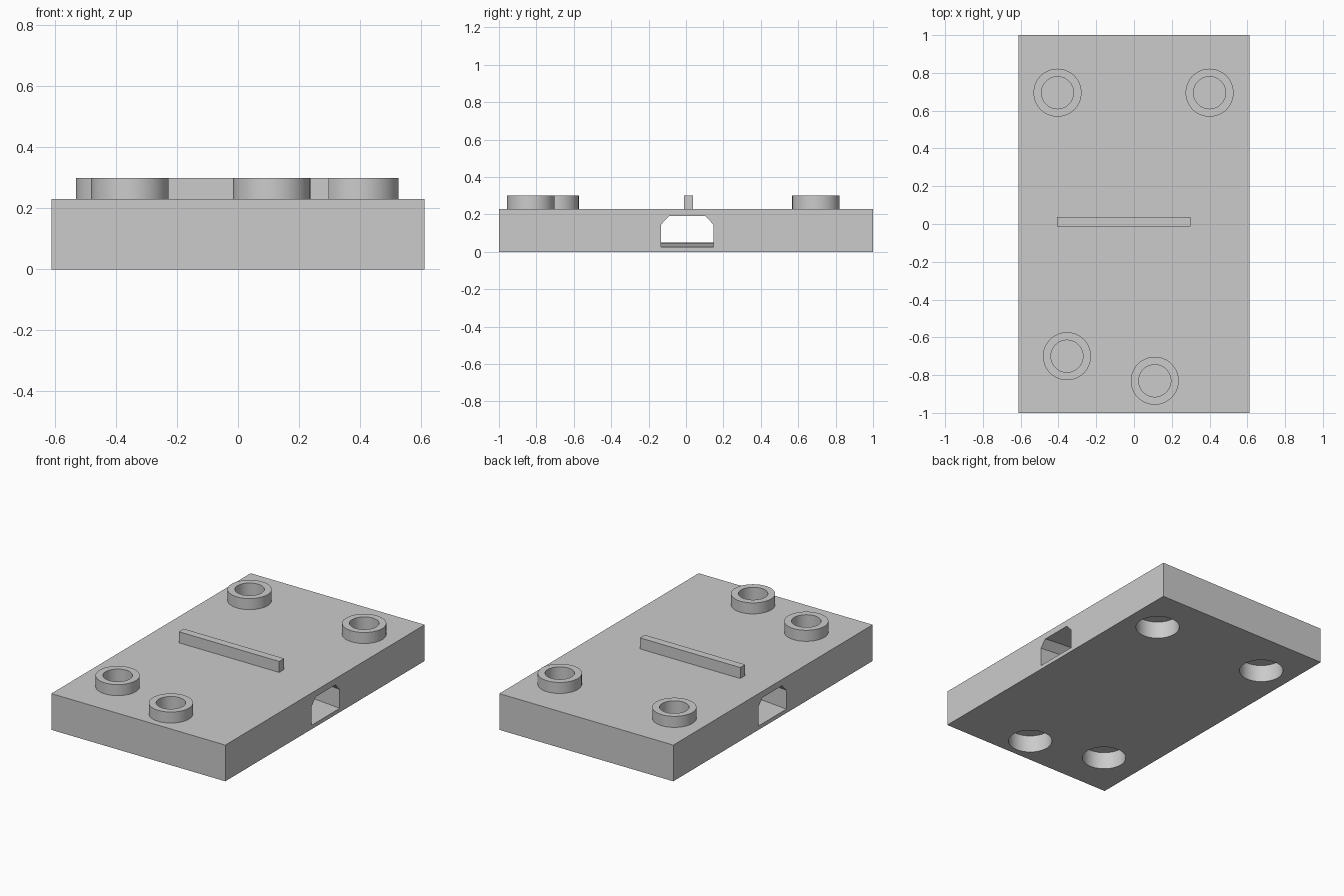
import bpy, bmesh, math

cube = bpy.data.objects.get("Cube")
if cube:
    bpy.data.objects.remove(cube, do_unlink=True)

HALF_X, TOP, PEG_TOP = 0.611, 0.23, 0.30
PEG_R, BORE_R, POCKET_R = 0.127, 0.085, 0.129
PEGS = {"back_right": (-0.405, 0.695), "back_left": (0.40, 0.695),
        "front_right": (-0.355, -0.70), "front_left": (0.11, -0.83)}

grey = bpy.data.materials.new("plain grey")
grey.use_nodes = True
grey.diffuse_color = (0.6, 0.6, 0.6, 1)
grey.node_tree.nodes["Principled BSDF"].inputs["Base Color"].default_value = (0.6, 0.6, 0.6, 1)


def finish(name, bm):
    bmesh.ops.recalc_face_normals(bm, faces=bm.faces)
    mesh = bpy.data.meshes.new(name)
    bm.to_mesh(mesh)
    bm.free()
    mesh.materials.append(grey)
    obj = bpy.data.objects.new(name, mesh)
    bpy.context.collection.objects.link(obj)
    return obj


def loft(name, rings, closed=False):
    """Skin a list of point rings, capping the ends unless closed."""
    bm = bmesh.new()
    loops = [[bm.verts.new(p) for p in ring] for ring in rings]
    pairs = list(zip(loops, loops[1:]))
    if closed:
        pairs.append((loops[-1], loops[0]))
    else:
        bm.faces.new(loops[0])
        bm.faces.new(loops[-1])
    for a, b in pairs:
        for i in range(len(a)):
            j = (i + 1) % len(a)
            bm.faces.new((a[i], a[j], b[j], b[i]))
    return finish(name, bm)


def circle(x, y, z, r, n=64):
    return [(x + r * math.cos(2 * math.pi * i / n),
             y + r * math.sin(2 * math.pi * i / n), z) for i in range(n)]


def box(name, x0, x1, y0, y1, z0, z1):
    return loft(name, [[(x0, y0, z), (x1, y0, z), (x1, y1, z), (x0, y1, z)] for z in (z0, z1)])


def activate(obj):
    bpy.ops.object.select_all(action='DESELECT')
    obj.select_set(True)
    bpy.context.view_layer.objects.active = obj


def cut(obj, cutter):
    cutter.hide_render = True
    mod = obj.modifiers.new("cut", 'BOOLEAN')
    mod.operation, mod.solver, mod.object = 'DIFFERENCE', 'EXACT', cutter
    activate(obj)
    bpy.ops.object.modifier_apply(modifier=mod.name)
    bpy.data.objects.remove(cutter, do_unlink=True)


# Base plate
plate = box("base_plate", -HALF_X, HALF_X, -1, 1, 0, TOP)

# Cross tunnel with chamfered roof and gently arched run
profile = [(-0.134, 0.025), (0.147, 0.025), (0.147, 0.145),
           (0.105, 0.19), (-0.092, 0.19), (-0.134, 0.145)]
rings = []
for i in range(25):
    x = -0.66 + 1.32 * i / 24
    rise = 0.025 * (1 - (x / HALF_X) ** 2)
    rings.append([(x, y, z + rise) for y, z in profile])
cut(plate, loft("tunnel_cutter", rings))

# Pegs with blind bores above and matching sockets below
for name, (x, y) in PEGS.items():
    cut(plate, loft("socket_cutter", [circle(x, y, z, POCKET_R) for z in (-0.05, 0.11)]))
    cut(plate, loft("bore_cutter", [circle(x, y, z, BORE_R) for z in (0.17, 0.35)]))
    peg = loft(name + "_peg", [circle(x, y, TOP, PEG_R), circle(x, y, PEG_TOP, PEG_R),
                               circle(x, y, PEG_TOP, BORE_R), circle(x, y, TOP, BORE_R)],
               closed=True)
    activate(peg)
    bpy.ops.object.shade_smooth_by_angle(angle=math.radians(30))

# Raised centre rib
box("centre_rib", -0.407, 0.298, -0.012, 0.037, TOP, PEG_TOP)

activate(plate)
bpy.ops.object.shade_smooth_by_angle(angle=math.radians(30))
